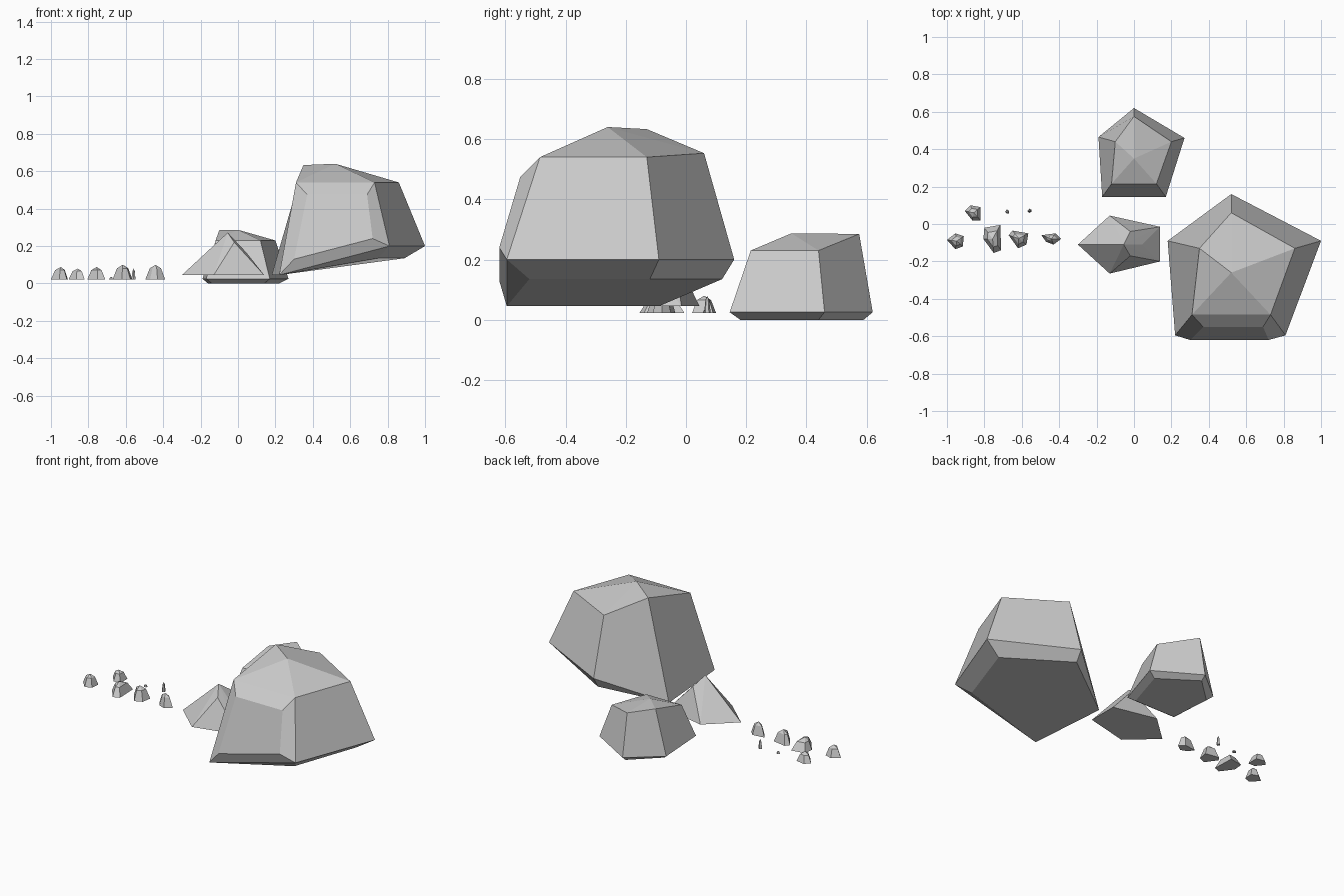
import bpy, bmesh
from mathutils import Vector

if "Cube" in bpy.data.objects:
    bpy.data.objects.remove(bpy.data.objects["Cube"])


def finish(name, bm):
    bmesh.ops.remove_doubles(bm, verts=bm.verts, dist=0.0005)
    bmesh.ops.recalc_face_normals(bm, faces=bm.faces)
    mesh = bpy.data.meshes.new(name)
    bm.to_mesh(mesh)
    bm.free()
    ob = bpy.data.objects.new(name, mesh)
    bpy.context.collection.objects.link(ob)
    return ob


def ring_rock(name, rings, apex, chip=None):
    """Stack five-sided rings, close with a fan; chip = corners of a raised front facet."""
    bm = bmesh.new()
    loops = [[bm.verts.new(p) for p in ring] for ring in rings]
    bm.faces.new(loops[0])
    for li, (lo, hi) in enumerate(zip(loops, loops[1:])):
        n = len(lo)
        for i in range(n):
            j = (i + 1) % n
            quad = [lo[i], lo[j], hi[j], hi[i]]
            if chip and li == 1 and i == 2:
                inner = [bm.verts.new(p) for p in chip]
                bm.faces.new(inner)
                for k in range(4):
                    m = (k + 1) % 4
                    bm.faces.new([quad[k], quad[m], inner[m], inner[k]])
            else:
                bm.faces.new(quad)
    top = bm.verts.new(apex)
    last = loops[-1]
    for i in range(len(last)):
        bm.faces.new([last[i], last[(i + 1) % len(last)], top])
    return finish(name, bm)


def hull_rock(name, points):
    bm = bmesh.new()
    for p in points:
        bm.verts.new(p)
    res = bmesh.ops.convex_hull(bm, input=bm.verts)
    junk = {g for k in ("geom_interior", "geom_unused") for g in res[k]
            if isinstance(g, bmesh.types.BMVert)}
    bmesh.ops.delete(bm, geom=list(junk), context='VERTS')
    return finish(name, bm)


# large boulder, leaning on its left edge (rings start at the back, run clockwise)
ring_rock("large_boulder", [
    [(.52, .12, .135), (.89, -.12, .135), (.75, -.52, .135), (.22, -.595, .045), (.18, -.09, .045)],
    [(.52, .16, .20), (1.0, -.09, .20), (.81, -.595, .20), (.22, -.595, .045), (.18, -.09, .045)],
    [(.52, .06, .553), (.86, -.13, .54), (.73, -.485, .54), (.31, -.485, .54), (.35, -.13, .633)],
], (.52, -.26, .64),
    chip=[(.72, -.62, .24), (.30, -.62, .13), (.37, -.55, .475), (.69, -.55, .475)])

# medium boulder behind
ring_rock("medium_boulder", [
    [(0, .59, 0), (.22, .44, 0), (.14, .18, 0), (-.14, .18, 0), (-.16, .44, 0)],
    [(0, .62, .025), (.27, .46, .025), (.17, .145, .025), (-.17, .145, .025), (-.19, .465, .025)],
    [(0, .575, .285), (.20, .44, .23), (.12, .215, .23), (-.12, .215, .23), (-.10, .44, .285)],
], (0, .35, .287))

# small pointed boulder
hull_rock("small_boulder", [
    (-.30, -.11, .045), (-.13, .045, .045), (.14, -.015, .045), (.14, -.20, .045), (-.13, -.265, .045),
    (-.055, -.11, .272), (-.02, -.04, .22), (-.02, -.17, .22), (.045, -.11, .165)])

# trail of pebbles: footprint and top height
pebbles = [
    ([(-.905, .07), (-.875, .10), (-.82, .09), (-.82, .02), (-.865, .02)], .08),
    ([(-1, -.085), (-.955, -.05), (-.91, -.065), (-.915, -.12), (-.955, -.135)], .088),
    ([(-.80, -.02), (-.715, -.005), (-.71, -.14), (-.75, -.155), (-.805, -.08)], .088),
    ([(-.67, -.06), (-.65, -.035), (-.565, -.05), (-.575, -.11), (-.62, -.13)], .10),
    ([(-.495, -.06), (-.42, -.05), (-.39, -.08), (-.43, -.11), (-.47, -.095)], .10),
    ([(-.69, .065), (-.68, .078), (-.667, .07), (-.667, .058), (-.68, .055)], .035),
    ([(-.57, .07), (-.56, .082), (-.548, .076), (-.549, .064), (-.56, .06)], .08),
]
base = .022
for n, (foot, top) in enumerate(pebbles, 1):
    c = sum((Vector(p) for p in foot), Vector((0, 0))) / len(foot)
    upper = [c.lerp(Vector(p), .58) for p in foot]
    pts = [(x, y, base) for x, y in foot]
    pts += [(p.x, p.y, base + (top - base) * .75) for p in upper] + [(c.x, c.y, top)]
    hull_rock(f"pebble_{n}", pts)
